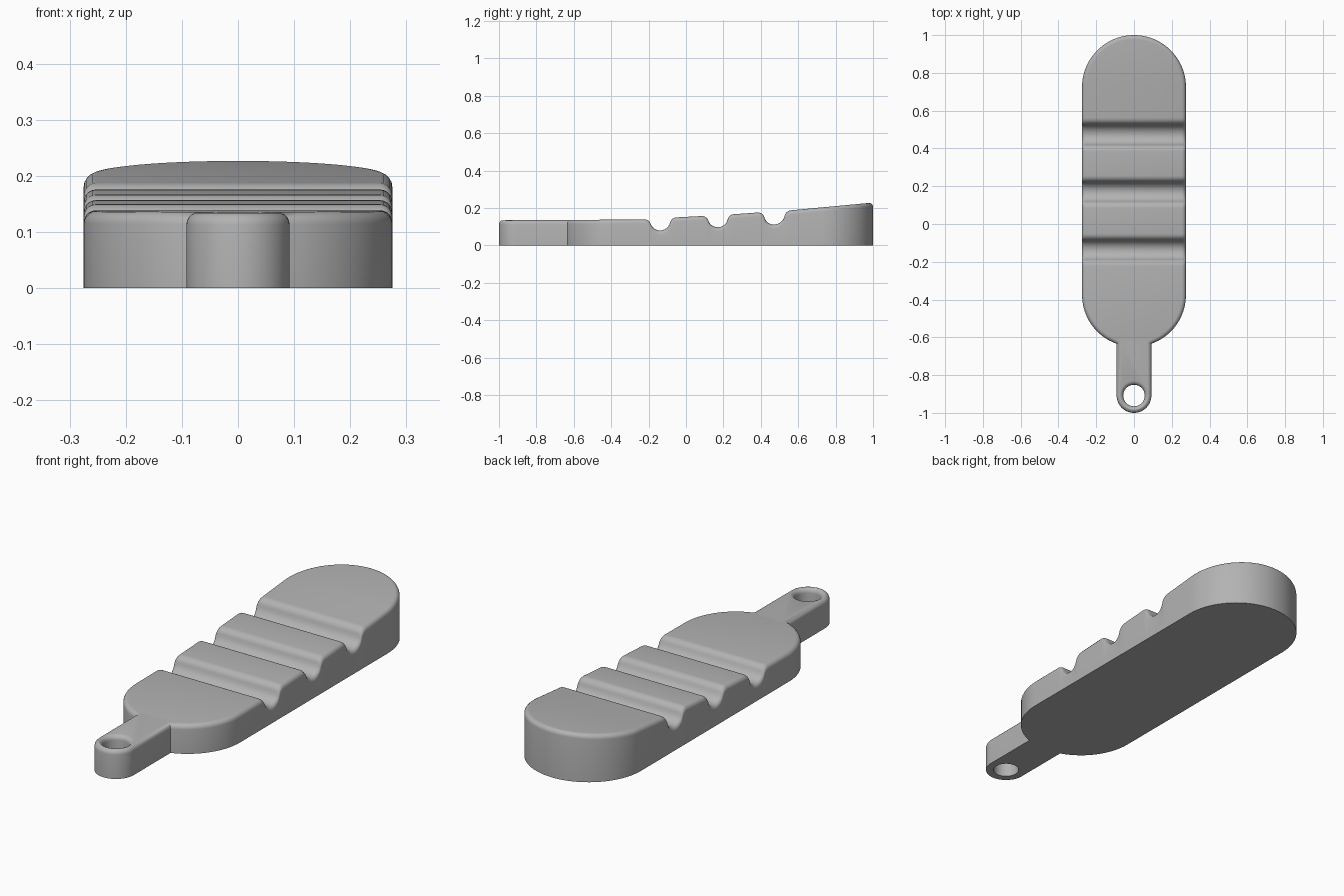
import bpy, bmesh
from math import sin, cos, pi, atan2, hypot, radians

cube = bpy.data.objects.get("Cube")
if cube:
    bpy.data.objects.remove(cube)

grey = bpy.data.materials.new("plain grey")
grey.use_nodes = True
grey.diffuse_color = (0.45, 0.45, 0.45, 1)
grey.node_tree.nodes["Principled BSDF"].inputs["Base Color"].default_value = (0.45, 0.45, 0.45, 1)

HALF, NECK = 0.275, 0.092       # half widths of body and neck
FRONT, BACK = -0.375, 0.725     # centres of the rounded body ends
HOLE_Y = -1 + NECK
FILLET = 0.022


def s_curve(crest, trough, steps=6):
    """Two tangent arcs from a level crest down to a level trough."""
    w, d = trough[0] - crest[0], crest[1] - trough[1]
    total = (w * w + d * d) / (2 * d)
    side = 1 if w > 0 else -1
    end = 2 * atan2(d, abs(w))
    lip, bowl = 0.4 * total, 0.6 * total
    arc = [end * i / steps for i in range(steps + 1)]
    pts = [(crest[0] + side * lip * sin(a), crest[1] - lip * (1 - cos(a))) for a in arc]
    pts += [(trough[0] - side * bowl * sin(a), trough[1] + bowl * (1 - cos(a)))
            for a in reversed(arc[:-1])]
    return pts


# Side profile: rising top with three finger grooves
grooves = [((-0.222, 0.139), (-0.138, 0.08), (-0.05, 0.15)),
           ((0.085, 0.157), (0.17, 0.097), (0.258, 0.167)),
           ((0.385, 0.176), (0.47, 0.111), (0.565, 0.188))]
profile = [(-1, 0.135), (-0.63, 0.136)]
for crest_a, trough, crest_b in grooves:
    profile += s_curve(crest_a, trough) + s_curve(crest_b, trough)[-2::-1]
profile.append((1, 0.229))


def height(y):
    for (y0, z0), (y1, z1) in zip(profile, profile[1:]):
        if y <= y1:
            return z0 + (z1 - z0) * max(0, y - y0) / (y1 - y0)
    return profile[-1][1]


# Half outline from front tip to back tip: (x, y, normal x, normal y)
outline = []


def add_arc(centre, radius, start, end, steps):
    for i in range(steps + 1):
        a = start + (end - start) * i / steps
        outline.append((radius * cos(a), centre + radius * sin(a), cos(a), sin(a)))


add_arc(HOLE_Y, NECK, -pi / 2, 0, 12)
join = -pi / 2 + atan2(NECK, (HALF ** 2 - NECK ** 2) ** 0.5)
add_arc(FRONT, HALF, join, 0, 16)
jx, jy, nx, ny = outline[13]
outline[13] = (jx, jy, 1, ny / (1 + nx))        # mitre the inner corner
outline += [(HALF, y, 1, 0) for y, z in profile if FRONT < y < BACK]
add_arc(BACK, HALF, 0, pi / 2, 20)

# Body: bottom ring, wall, rounded rim and ribbed top
levels = [(0, None)] + [(FILLET * (1 - cos(a)), FILLET * (1 - sin(a)))
                        for a in [pi / 2 * i / 5 for i in range(6)]]
bm = bmesh.new()
rings = []
for inset, drop in levels:
    pair = []
    for side in (1, -1):
        row = []
        for x, y, nx, ny in outline:
            px, py = x - nx * inset, y - ny * inset
            z = 0 if drop is None else height(py) - drop
            row.append(bm.verts.new((side * max(px, 0), py, z)))
        pair.append(row)
    rings.append(pair)


def strip(a, b):
    for i in range(len(a) - 1):
        bm.faces.new((a[i], a[i + 1], b[i + 1], b[i]))


for low, high in zip(rings, rings[1:]):
    strip(low[0], high[0])
    strip(high[1], low[1])
strip(rings[-1][0], rings[-1][1])
strip(rings[0][1], rings[0][0])
bmesh.ops.remove_doubles(bm, verts=bm.verts, dist=1e-5)
bmesh.ops.recalc_face_normals(bm, faces=bm.faces)


def make_object(name, bm):
    mesh = bpy.data.meshes.new(name)
    bm.to_mesh(mesh)
    bm.free()
    mesh.materials.append(grey)
    obj = bpy.data.objects.new(name, mesh)
    bpy.context.collection.objects.link(obj)
    return obj


body = make_object("grip_body", bm)

# Hole cutter: round shaft flaring out at the top
bm = bmesh.new()
R, top, sides = 0.057, height(HOLE_Y), 48
section = [(R, -0.1)] + [(R + FILLET * (1 - cos(a)), top - FILLET * (1 - sin(a)))
                         for a in [pi / 2 * i / 5 for i in range(5)]]
section += [(R + FILLET, top + 0.001), (R + FILLET, top + 0.1)]
loops = [[bm.verts.new((r * cos(2 * pi * k / sides), HOLE_Y + r * sin(2 * pi * k / sides), z))
          for k in range(sides)] for r, z in section]
for a, b in zip(loops, loops[1:]):
    for k in range(sides):
        n = (k + 1) % sides
        bm.faces.new((a[k], a[n], b[n], b[k]))
bm.faces.new(loops[0][::-1])
bm.faces.new(loops[-1])
cutter = make_object("hole_cutter", bm)
cutter.hide_render = True

cut = body.modifiers.new("hole", "BOOLEAN")
cut.operation = "DIFFERENCE"
cut.solver = "EXACT"
cut.object = cutter
bpy.ops.object.select_all(action="DESELECT")
body.select_set(True)
bpy.context.view_layer.objects.active = body
bpy.ops.object.modifier_apply(modifier=cut.name)
bpy.data.objects.remove(cutter)
bpy.ops.object.shade_smooth_by_angle(angle=radians(35))
